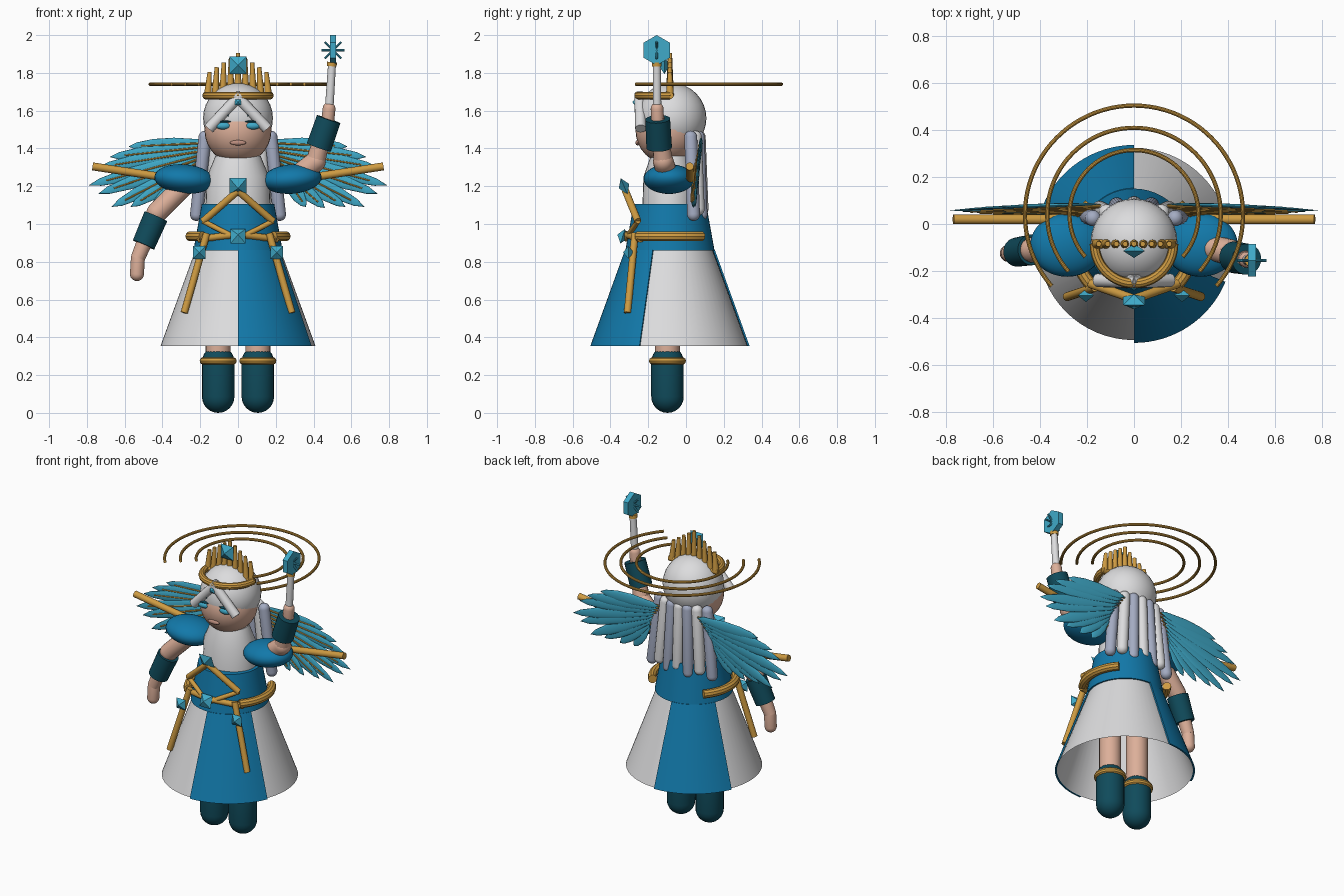
import bpy, bmesh
from math import sin, cos, pi, radians
from mathutils import Vector, Matrix

if "Cube" in bpy.data.objects:
    bpy.data.objects.remove(bpy.data.objects["Cube"])


def material(name, rgb):
    m = bpy.data.materials.new(name)
    m.use_nodes = True
    m.diffuse_color = (*rgb, 1)
    m.node_tree.nodes["Principled BSDF"].inputs["Base Color"].default_value = (*rgb, 1)
    return m


BLUE = material("blue", (0.006, 0.19, 0.40))
TEAL = material("dark teal", (0.005, 0.07, 0.105))
SKY = material("light blue", (0.05, 0.40, 0.58))
WHITE = material("white", (0.72, 0.72, 0.73))
LILAC = material("lilac grey", (0.37, 0.41, 0.54))
SKIN = material("skin", (0.72, 0.43, 0.32))
GOLD = material("gold", (0.62, 0.33, 0.055))
LIP = material("lip", (0.50, 0.27, 0.21))
CY = -0.085  # depth of the body axis
built = []


def lathe(name, profile, mat, matrix=Matrix(), segs=32, a0=0, a1=360, loop=False):
    """Turn a (radius, height) profile about z, fully or over an arc."""
    bm = bmesh.new()
    full = a1 - a0 >= 360
    rings = []
    for i in range(segs if full else segs + 1):
        a = radians(a0 + (a1 - a0) * i / segs)
        rings.append([bm.verts.new((r * cos(a), r * sin(a), z)) for r, z in profile])
    n = len(profile)
    for i in range(segs):
        p, q = rings[i], rings[(i + 1) % len(rings)]
        for j in range(n if loop else n - 1):
            k = (j + 1) % n
            bm.faces.new((p[j], q[j], q[k], p[k]))
    if loop and not full:
        bm.faces.new(rings[0])
        bm.faces.new(rings[-1])
    bmesh.ops.remove_doubles(bm, verts=bm.verts, dist=1e-5)
    bmesh.ops.dissolve_degenerate(bm, edges=bm.edges, dist=1e-5)
    bmesh.ops.recalc_face_normals(bm, faces=bm.faces)
    me = bpy.data.meshes.new(name)
    bm.to_mesh(me)
    bm.free()
    me.materials.append(mat)
    ob = bpy.data.objects.new(name, me)
    bpy.context.collection.objects.link(ob)
    ob.matrix_world = matrix
    built.append(ob)
    return ob


def along(a, b):
    """Matrix that stands local z on the line from a to b."""
    a, b = Vector(a), Vector(b)
    return Matrix.Translation(a) @ (b - a).to_track_quat('Z', 'Y').to_matrix().to_4x4()


def rod(name, a, b, r, mat, r2=None, segs=16):
    h = (Vector(b) - Vector(a)).length
    return lathe(name, [(0, 0), (r, 0), (r if r2 is None else r2, h), (0, h)], mat, along(a, b), segs)


def capsule(name, a, b, r, mat):
    h = (Vector(b) - Vector(a)).length
    arc = [i * pi / 12 for i in range(7)]
    prof = [(r * sin(t), -r * cos(t)) for t in arc]
    prof += [(r * cos(t), h + r * sin(t)) for t in arc]
    return lathe(name, prof, mat, along(a, b), 20)


def ball(name, c, size, mat, tilt=0):
    prof = [(sin(pi * i / 16), -cos(pi * i / 16)) for i in range(17)]
    m = Matrix.Translation(c) @ Matrix.Rotation(tilt, 4, 'Y') @ Matrix.Diagonal((*size, 1))
    return lathe(name, prof, mat, m, 32)


def ring(name, c, R, r, mat, a0=0, a1=360, segs=48):
    prof = [(R + r * cos(i * pi / 5), r * sin(i * pi / 5)) for i in range(10)]
    return lathe(name, prof, mat, Matrix.Translation(c), segs, a0, a1, True)


def gem(name, c, half, depth, lean=0):
    turn = Matrix.Rotation(pi / 2 + lean, 4, 'X') @ Matrix.Rotation(pi / 4, 4, 'Z')
    return lathe(name, [(0, -depth), (half * 1.414, 0), (0, depth)], SKY,
                 Matrix.Translation(c) @ turn, 4)


# Skirt, bodice and chest
axis = Matrix.Translation((0, CY, 0))
lathe("skirt", [(0.41, 0.355), (0.226, 0.86)], WHITE, axis, 64)
for start in (-90, 90):
    lathe("skirt_panel", [(0.412, 0.353), (0.422, 0.353), (0.238, 0.862), (0.228, 0.862)],
          BLUE, axis, 16, start, start + 67.5, True)
lathe("bodice", [(0, 0.86), (0.236, 0.86), (0.192, 1.105), (0, 1.105)], BLUE, axis, 48)
lathe("chest", [(0.172, 1.08), (0.165, 1.25), (0.12, 1.36), (0, 1.38)], WHITE,
      axis @ Matrix.Diagonal((1, 0.85, 1, 1)), 32)

# Head, hair cap and face
ball("face", (0, -0.095, 1.495), (0.177, 0.172, 0.177), SKIN)
ball("hair_cap", (0, -0.077, 1.56), (0.185, 0.185, 0.186), WHITE)
ball("mouth", (0, -0.256, 1.43), (0.042, 0.012, 0.014), LIP)
for s in (-1, 1):
    ball("eye", (s * 0.078, -0.247, 1.52), (0.04, 0.02, 0.02), SKY)
    ball("eyelash", (s * 0.078, -0.249, 1.542), (0.045, 0.016, 0.006), TEAL)
    rod("brow", (s * 0.05, -0.254, 1.575), (s * 0.10, -0.238, 1.582), 0.005, TEAL)
    rod("bang", (-s * 0.015, -0.245, 1.685), (s * 0.155, -0.24, 1.505), 0.029, WHITE)

# Hair locks down the back
for i in range(7):
    t = i / 3 - 1
    back = 0.03 + 0.045 * (1 - t * t)
    capsule("hair_lock", (t * 0.175, back - 0.005, 1.46), (t * 0.22, back + 0.01, 1.05 + 0.03 * (i % 2)),
            0.034, LILAC if i % 2 == 0 else WHITE)

# Crown
ring("crown_band", (0, CY, 1.68), 0.168, 0.021, GOLD, 180, 360, 32)
rod("crown_bar", (-0.18, CY, 1.68), (0.18, CY, 1.68), 0.019, GOLD)
for i in range(9):
    t = i / 4 - 1
    rod("crown_spike", (t * 0.16, CY, 1.68), (t * 0.15, CY, 1.905 - 0.10 * abs(t)), 0.021, GOLD, 0.011)
gem("crown_gem", (0, -0.115, 1.84), 0.046, 0.03)
gem("forehead_gem", (0, -0.272, 1.645), 0.016, 0.012)

# Three open halo rings
for R in (0.275, 0.37, 0.465):
    ring("halo", (0, 0.04, 1.74), R, 0.009, GOLD, -41, 221, 64)

# Legs, boots, shoulders and wings
FEATHERS = [(0.58, 1.41), (0.68, 1.355), (0.74, 1.30), (0.79, 1.205), (0.74, 1.16),
            (0.67, 1.09), (0.57, 1.09), (0.46, 1.085), (0.36, 1.09)]
for s in (-1, 1):
    rod("leg", (s * 0.105, -0.098, 0.2), (s * 0.105, -0.098, 0.8), 0.066, SKIN, segs=24)
    capsule("boot", (s * 0.105, -0.098, 0.27), (s * 0.105, -0.098, 0.086), 0.086, TEAL).scale.z = 1
    ring("boot_cuff", (s * 0.105, -0.098, 0.275), 0.078, 0.02, GOLD)
    ball("shoulder_pad", (s * 0.285, -0.09, 1.238), (0.158, 0.135, 0.078), BLUE, -s * 0.08)
    rod("wing_bar", (s * 0.18, 0.02, 1.215), (s * 0.77, 0.02, 1.305), 0.021, GOLD)
    for i, (x, z) in enumerate(FEATHERS):
        y = 0.085 - 0.005 * i
        a = Vector((s * (0.14 + 0.012 * i), y, 1.43 - 0.02 * i))
        b = Vector((s * x, y - 0.012, z))
        h = (b - a).length
        leaf = [(0, 0), (0.02, 0.1 * h), (0.036, 0.45 * h), (0.034, 0.7 * h), (0.02, 0.9 * h), (0, h)]
        lathe("feather", leaf, SKY, along(a, b) @ Matrix.Diagonal((0.25, 1, 1, 1)), 12)
        off = Vector((0, -0.008, 0))
        rod("feather_spine", a + off, a.lerp(b, 0.85) + off, 0.006, GOLD, 0.004, 8)

# Lowered right arm
capsule("right_upper_arm", (-0.28, -0.09, 1.21), (-0.43, -0.11, 1.06), 0.055, SKIN)
rod("right_forearm", (-0.43, -0.11, 1.06), (-0.53, -0.125, 0.82), 0.05, SKIN, 0.038)
rod("right_cuff", (-0.435, -0.11, 1.04), (-0.50, -0.12, 0.89), 0.066, TEAL, 0.062, 24)
capsule("right_hand", (-0.53, -0.125, 0.82), (-0.535, -0.125, 0.735), 0.037, SKIN)

# Raised left arm
capsule("left_upper_arm", (0.28, -0.09, 1.23), (0.41, -0.12, 1.33), 0.055, SKIN)
rod("left_forearm", (0.41, -0.12, 1.33), (0.475, -0.15, 1.56), 0.052, SKIN, 0.036)
rod("left_cuff", (0.428, -0.142, 1.405), (0.48, -0.15, 1.555), 0.068, TEAL, 0.066, 24)
capsule("left_hand", (0.475, -0.15, 1.54), (0.482, -0.153, 1.61), 0.034, SKIN)

# Wand with a hexagonal head and crossed needles
tip = Vector((0.503, -0.155, 1.92))
rod("wand_shaft", (0.482, -0.153, 1.60), (0.498, -0.155, 1.85), 0.023, WHITE, 0.021)
rod("wand_ring", (0.496, -0.155, 1.835), (0.498, -0.155, 1.857), 0.026, GOLD)
lathe("wand_head", [(0, -0.017), (0.08, -0.017), (0.08, 0.017), (0, 0.017)], SKY,
      Matrix.Translation(tip) @ Matrix.Rotation(pi / 2, 4, 'Y'), 6)
for deg in (-45, 0, 45):
    arm = Vector((cos(radians(deg)), 0, sin(radians(deg)))) * 0.062
    rod("wand_needle", tip - arm, tip + arm, 0.006, SKY, segs=8)

# Belt, straps and gems
ring("belt", (0, CY, 0.935), 0.252, 0.027, GOLD, 138, 222, 24)
ring("belt", (0, CY, 0.935), 0.252, 0.027, GOLD, -42, 42, 24)
for s in (-1, 1):
    rod("chest_strap", (0, -0.32, 1.175), (s * 0.185, -0.255, 1.015), 0.019, GOLD)
    rod("waist_strap", (s * 0.185, -0.255, 1.015), (0, -0.32, 0.92), 0.014, GOLD)
    rod("hip_strap", (s * 0.21, -0.24, 0.92), (0, -0.32, 0.945), 0.018, GOLD)
    rod("hanging_strap", (s * 0.165, -0.27, 0.95), (s * 0.285, -0.31, 0.53), 0.019, GOLD)
    gem("hip_gem", (s * 0.205, -0.305, 0.85), 0.034, 0.028)
gem("chest_gem", (0, -0.328, 1.20), 0.046, 0.03, 0.4)
gem("waist_gem", (0, -0.335, 0.935), 0.04, 0.03, -0.3)

# Smooth shading with sharp edges kept
bpy.ops.object.select_all(action='DESELECT')
for ob in built:
    ob.select_set(True)
bpy.context.view_layer.objects.active = built[0]
bpy.ops.object.shade_smooth_by_angle(angle=radians(35))
